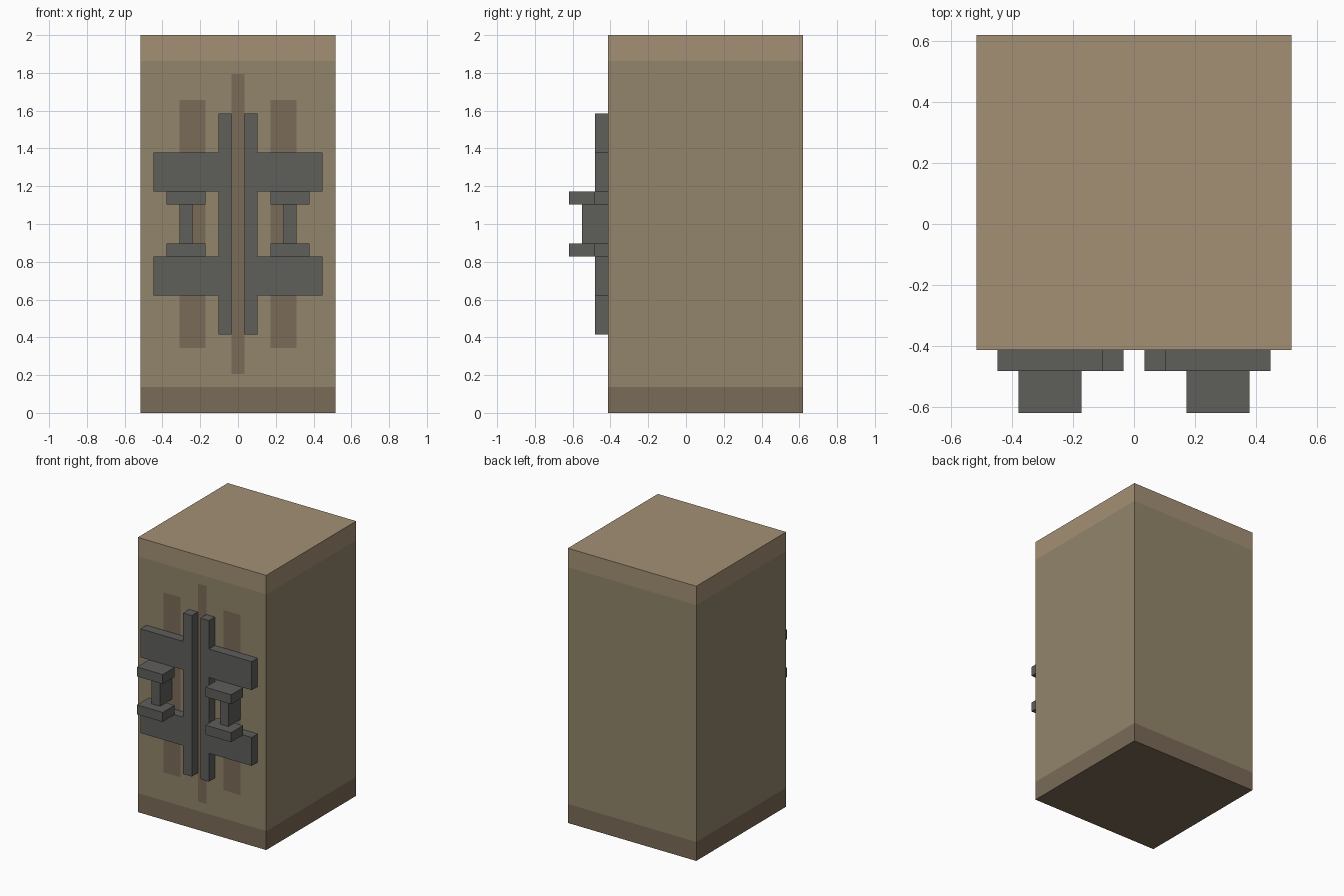
import bpy
import bmesh
from mathutils import Vector

if "Cube" in bpy.data.objects:
    bpy.data.objects.remove(bpy.data.objects["Cube"])

U = 2 / 29  # grid module: the block is 29 modules tall
FRONT = -6  # front plane of the block, in modules


def material(name, rgb):
    m = bpy.data.materials.new(name)
    m.diffuse_color = (*rgb, 1)
    m.use_nodes = True
    m.node_tree.nodes["Principled BSDF"].inputs["Base Color"].default_value = m.diffuse_color
    return m


STONE = material("stone", (0.29, 0.235, 0.148))
LIGHT = material("light_stone", (0.37, 0.28, 0.178))
DARK = material("dark_stone", (0.195, 0.145, 0.095))
METAL = material("metal", (0.114, 0.112, 0.105))


def box_mesh(lo, hi):
    """bmesh box between two corners given in modules."""
    lo, hi = Vector(lo) * U, Vector(hi) * U
    bm = bmesh.new()
    bmesh.ops.create_cube(bm, size=1)
    for v in bm.verts:
        v.co = Vector((lo[i] + (v.co[i] + 0.5) * (hi[i] - lo[i]) for i in range(3)))
    return bm


def finish(name, bm, mats):
    me = bpy.data.meshes.new(name)
    bm.to_mesh(me)
    bm.free()
    for m in mats:
        me.materials.append(m)
    ob = bpy.data.objects.new(name, me)
    bpy.context.collection.objects.link(ob)
    return ob


def mirrored_box(name, lo, hi):
    ob = finish(name, box_mesh(lo, hi), [METAL])
    ob.modifiers.new("mirror", "MIRROR").use_axis[0] = True


def cut(bm, axis, at, faces):
    normal = Vector((0, 0, 0))
    normal[axis] = 1
    geom = list({e for f in faces for e in [f, *f.edges, *f.verts]})
    bmesh.ops.bisect_plane(bm, geom=geom, plane_co=normal * at * U, plane_no=normal)


# Block, split into bottom and top bands
bm = box_mesh((-7.5, FRONT, 0), (7.5, 9, 29))
for z in (2, 27):
    cut(bm, 2, z, bm.faces[:])


# Flush dark strips on the front
def front_panel():
    return [f for f in bm.faces if f.normal.y < -0.9
            and 2 * U < f.calc_center_median().z < 27 * U]


bm.normal_update()
for axis, stops in ((0, (-4.5, -2.5, -0.5, 0.5, 2.5, 4.5)), (2, (3, 5, 24, 26))):
    for at in stops:
        cut(bm, axis, at, front_panel())
        bm.normal_update()

for f in bm.faces:
    c = f.calc_center_median() / U
    x = abs(c.x)
    centre_strip = x < 0.5 and 3 < c.z < 26
    side_strip = 2.5 < x < 4.5 and 5 < c.z < 24
    if c.z > 27:
        f.material_index = 1
    elif c.z < 2 or (f.normal.y < -0.9 and (centre_strip or side_strip)):
        f.material_index = 2
finish("block", bm, [STONE, LIGHT, DARK])

# Upright bars beside the centre strip
mirrored_box("upright_bars", (0.5, -7, 6), (1.5, FRONT, 23))

# Hinge plates and handle brackets, lower and upper
for label, plate_z, bracket_z in (("lower", 9, 12), ("upper", 17, 16)):
    mirrored_box(label + "_plates", (1.5, -7, plate_z), (6.5, FRONT, plate_z + 3))
    mirrored_box(label + "_handle_brackets", (2.5, -9, bracket_z), (5.5, -7, bracket_z + 1))

# Handle grips
mirrored_box("handle_grips", (3.5, -8, 13), (4.5, FRONT, 16))
